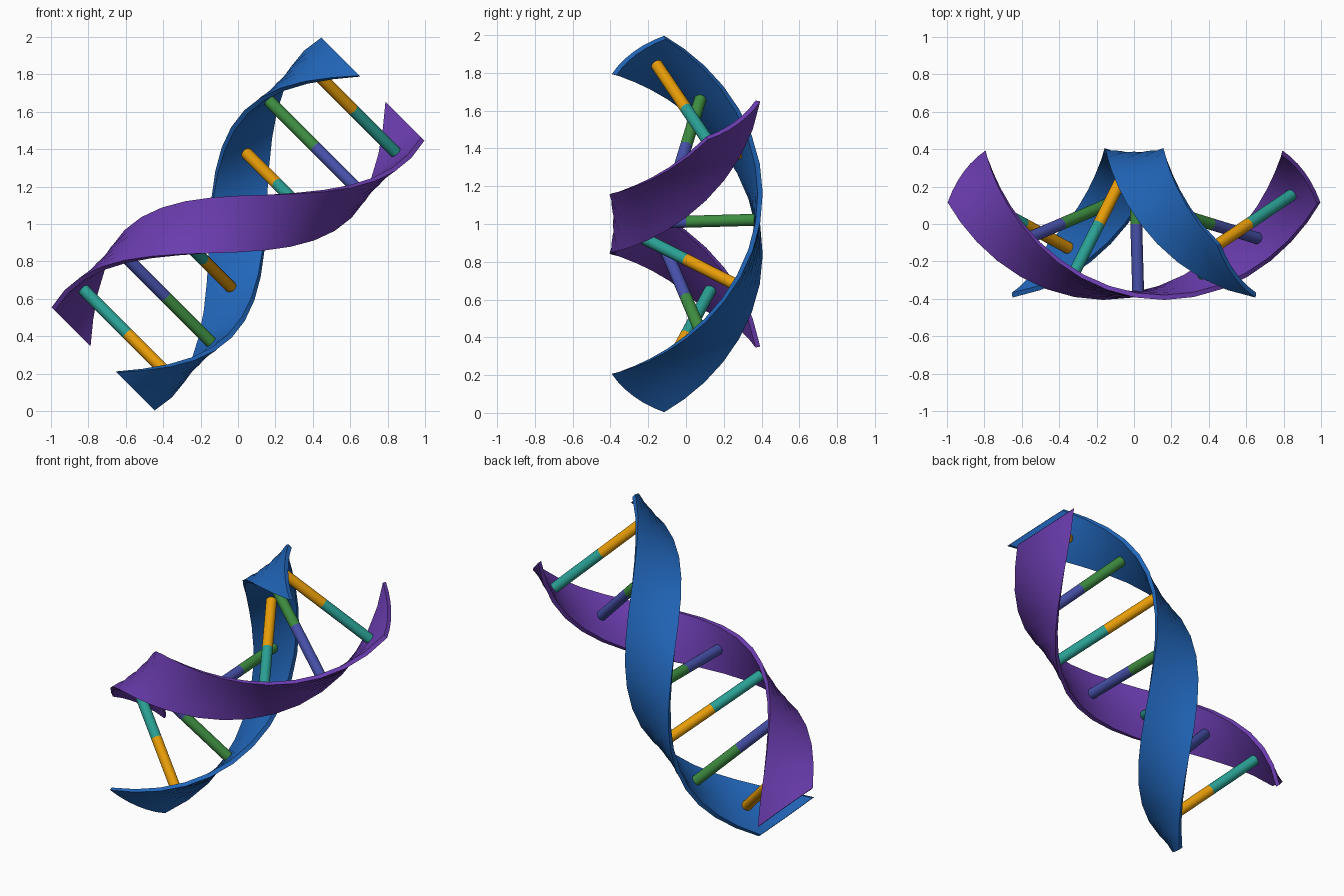
import bpy, bmesh, math
from mathutils import Matrix, Vector

if "Cube" in bpy.data.objects:
    bpy.data.objects.remove(bpy.data.objects["Cube"])

# Helix axis leans 45 degrees in the x-z plane
FRAME = Matrix.Translation((0, 0, 1)) @ Matrix.Rotation(math.radians(45), 4, 'Y')
HALF_LEN = 1.02      # half length along the axis
HALF_TWIST = 136     # twist in degrees over that half length
STEPS = 18


def material(name, rgb):
    mat = bpy.data.materials.new(name)
    lin = [(c / 255 / 12.92) if c < 11 else ((c / 255 + 0.055) / 1.055) ** 2.4 for c in rgb]
    mat.diffuse_color = (*lin, 1)
    mat.use_nodes = True
    mat.node_tree.nodes["Principled BSDF"].inputs["Base Color"].default_value = mat.diffuse_color
    return mat


BLUE = material("blue", (33, 102, 186))
PURPLE = material("purple", (106, 60, 174))
ORANGE = material("orange", (236, 160, 8))
TEAL = material("teal", (42, 160, 148))
GREEN = material("green", (62, 142, 65))
INDIGO = material("indigo", (72, 82, 172))


def angle_at(s):
    return math.radians(90 + HALF_TWIST * s / HALF_LEN)


def polar(r, a, s):
    return Vector((r * math.cos(a), r * math.sin(a), s))


def finish(name, bm, mat):
    bmesh.ops.recalc_face_normals(bm, faces=bm.faces)
    mesh = bpy.data.meshes.new(name)
    bm.to_mesh(mesh)
    bm.free()
    mesh.transform(FRAME)
    mesh.materials.append(mat)
    obj = bpy.data.objects.new(name, mesh)
    bpy.context.collection.objects.link(obj)
    bpy.ops.object.select_all(action='DESELECT')
    obj.select_set(True)
    bpy.context.view_layer.objects.active = obj
    bpy.ops.object.shade_smooth_by_angle(angle=math.radians(35))
    return obj


def strand(name, phase, mat):
    # slightly flattened arc section, swept and twisted along the axis
    half_arc, n = math.radians(29.5), 6
    fracs = [2 * i / n - 1 for i in range(n + 1)]
    outer = [(0.387 + 0.019 * f * f, f * half_arc) for f in fracs]
    inner = [(r - 0.026, a) for r, a in reversed(outer)]
    section = outer + inner
    bm = bmesh.new()
    rings = []
    for k in range(STEPS + 1):
        s = HALF_LEN * (2 * k / STEPS - 1)
        rings.append([bm.verts.new(polar(r, angle_at(s) + phase + a, s)) for r, a in section])
    m = len(section)
    for ra, rb in zip(rings, rings[1:]):
        for i in range(m):
            j = (i + 1) % m
            bm.faces.new((ra[i], ra[j], rb[j], rb[i]))
    # end caps as quad strips
    for ring in (rings[0], rings[-1]):
        for i in range(n):
            bm.faces.new((ring[i], ring[i + 1], ring[m - 2 - i], ring[m - 1 - i]))
    finish(name, bm, mat)


def half_rung(name, s, phase, mat):
    # cylinder from the axis out to one strand
    end = polar(0.364, angle_at(s) + phase, s)
    start = Vector((0, 0, s))
    d = end - start
    bm = bmesh.new()
    place = Matrix.Translation((start + end) / 2) @ d.to_track_quat('Z', 'Y').to_matrix().to_4x4()
    bmesh.ops.create_cone(bm, cap_ends=True, segments=20, radius1=0.032, radius2=0.032,
                          depth=d.length, matrix=place)
    finish(name, bm, mat)


# Two ribbons, half a turn apart
strand("blue_strand", 0, BLUE)
strand("purple_strand", math.pi, PURPLE)

# Seven two-coloured rungs, alternating pairs
for i in range(7):
    s = 0.017 + 0.283 * (i - 3)
    near, far = ((ORANGE, TEAL), (GREEN, INDIGO))[i % 2]
    half_rung(f"rung_{i + 1}_blue_side", s, 0, near)
    half_rung(f"rung_{i + 1}_purple_side", s, math.pi, far)
